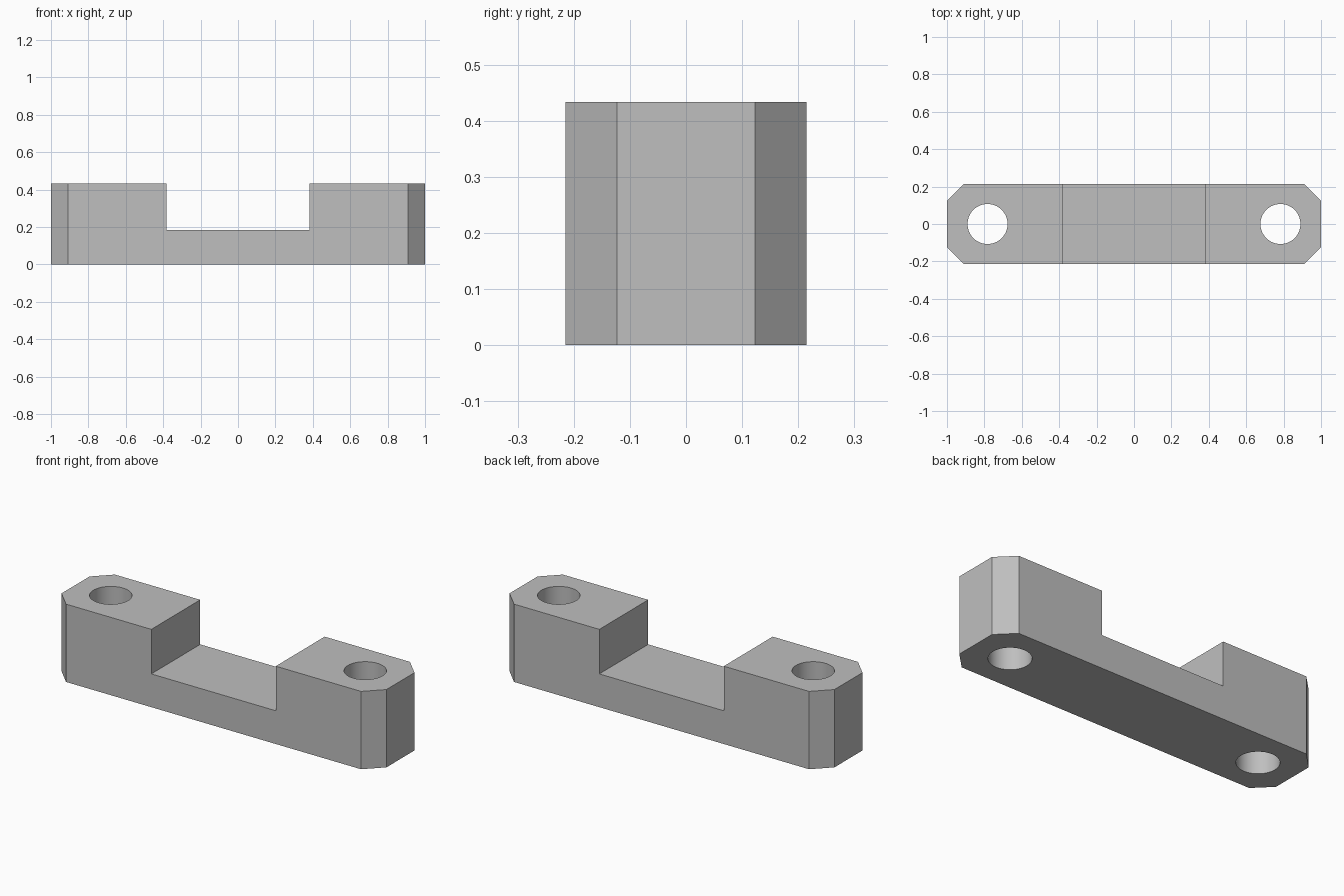
import bpy, bmesh, math

if "Cube" in bpy.data.objects:
    bpy.data.objects.remove(bpy.data.objects["Cube"], do_unlink=True)

HALF_WIDTH, HEIGHT = 0.215, 0.433
CORNER = 0.092
NOTCH_HALF, NOTCH_FLOOR = 0.383, 0.185
HOLE_X, HOLE_RADIUS = 0.783, 0.107

grey = bpy.data.materials.new("plain_grey")
grey.use_nodes = True
colour = (0.52, 0.52, 0.52, 1)
grey.diffuse_color = colour
grey.node_tree.nodes["Principled BSDF"].inputs["Base Color"].default_value = colour


def cut(target, cutter):
    """Subtract a cutter, apply it and remove the cutter."""
    mod = target.modifiers.new(cutter.name, 'BOOLEAN')
    mod.operation, mod.solver, mod.object = 'DIFFERENCE', 'EXACT', cutter
    cutter.hide_render = True
    bpy.context.view_layer.objects.active = target
    bpy.ops.object.modifier_apply(modifier=mod.name)
    bpy.data.objects.remove(cutter, do_unlink=True)


# Bar with chamfered upright corners, extruded from its plan outline
quarter = [(1, HALF_WIDTH - CORNER), (1 - CORNER, HALF_WIDTH)]
outline = (quarter + [(-x, y) for x, y in reversed(quarter)]
           + [(-x, -y) for x, y in quarter] + [(x, -y) for x, y in reversed(quarter)])
bm = bmesh.new()
base = bm.faces.new([bm.verts.new((x, y, 0)) for x, y in outline])
top = bmesh.ops.extrude_face_region(bm, geom=[base], use_keep_orig=True)
bmesh.ops.translate(bm, vec=(0, 0, HEIGHT),
                    verts=[v for v in top["geom"] if isinstance(v, bmesh.types.BMVert)])
bmesh.ops.recalc_face_normals(bm, faces=bm.faces)
mesh = bpy.data.meshes.new("mounting_bar")
bm.to_mesh(mesh)
bm.free()
bar = bpy.data.objects.new("mounting_bar", mesh)
bpy.context.collection.objects.link(bar)
mesh.materials.append(grey)

# Central notch across the full depth
bpy.ops.mesh.primitive_cube_add(size=1, location=(0, 0, NOTCH_FLOOR + 0.5))
notch = bpy.context.object
notch.name = "notch_cutter"
notch.scale.x = 2 * NOTCH_HALF
bpy.context.view_layer.update()
cut(bar, notch)

# Upright through-hole at each end
for side in (-1, 1):
    bpy.ops.mesh.primitive_cylinder_add(vertices=64, radius=HOLE_RADIUS, depth=1,
                                        location=(side * HOLE_X, 0, HEIGHT / 2))
    hole = bpy.context.object
    hole.name = "hole_cutter"
    cut(bar, hole)

# Round hole walls, crisp edges elsewhere
for face in bar.data.polygons:
    face.material_index = 0
bpy.ops.object.select_all(action='DESELECT')
bar.select_set(True)
bpy.context.view_layer.objects.active = bar
bpy.ops.object.shade_smooth_by_angle(angle=math.radians(30))
